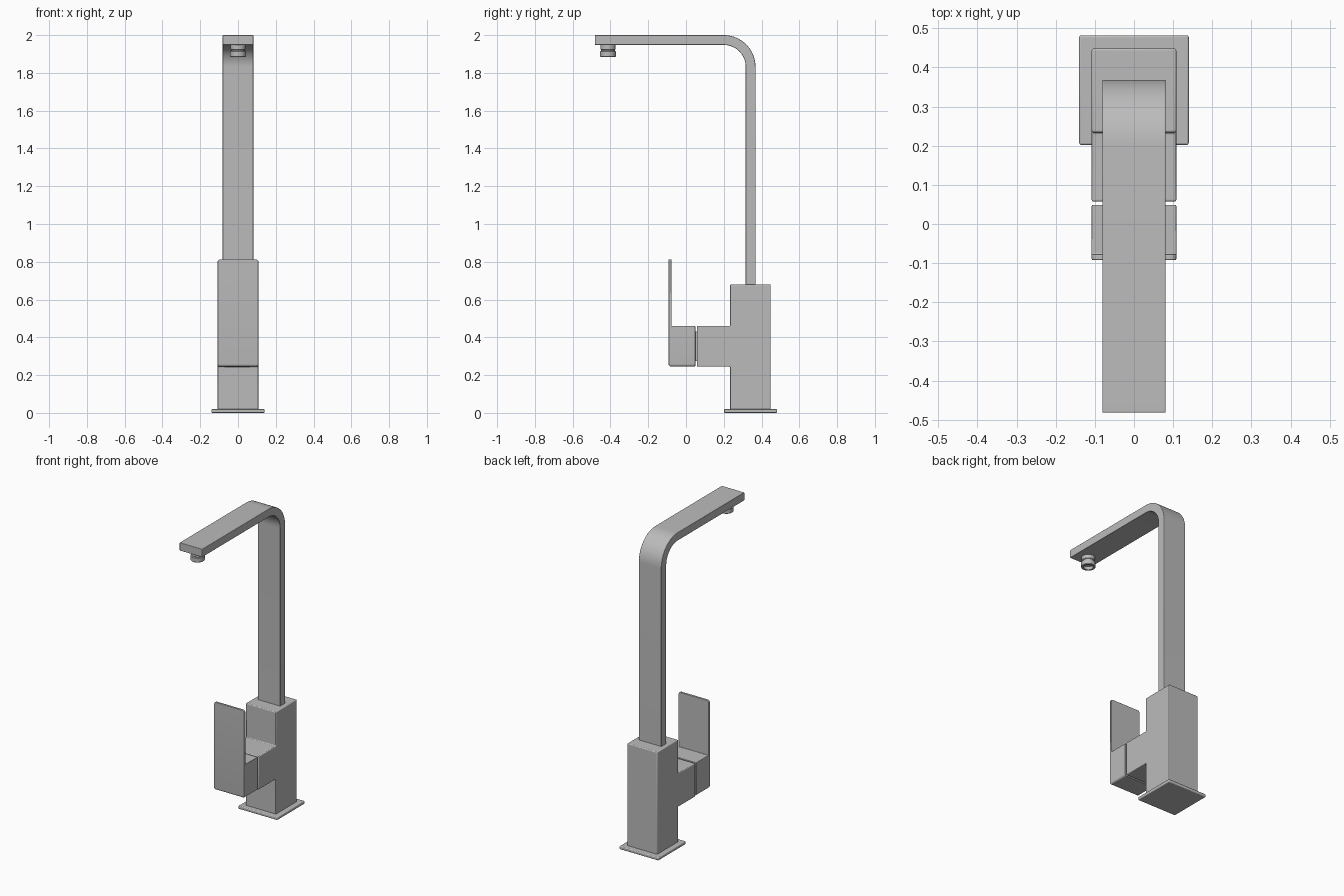
import bpy, bmesh, math
from mathutils import Vector

cube = bpy.data.objects.get("Cube")
if cube:
    bpy.data.objects.remove(cube, do_unlink=True)

metal = bpy.data.materials.new("brushed_grey")
metal.use_nodes = True
grey = (0.5, 0.5, 0.5, 1)
metal.diffuse_color = grey
metal.node_tree.nodes["Principled BSDF"].inputs["Base Color"].default_value = grey


def finish(name, bm, bevel=0.0):
    bmesh.ops.recalc_face_normals(bm, faces=bm.faces)
    mesh = bpy.data.meshes.new(name)
    bm.to_mesh(mesh)
    bm.free()
    mesh.materials.append(metal)
    obj = bpy.data.objects.new(name, mesh)
    bpy.context.collection.objects.link(obj)
    bpy.ops.object.select_all(action="DESELECT")
    obj.select_set(True)
    bpy.context.view_layer.objects.active = obj
    bpy.ops.object.shade_smooth_by_angle(angle=math.radians(35))
    if bevel:
        mod = obj.modifiers.new("soft_edges", "BEVEL")
        mod.width = bevel
        mod.segments = 3
        mod.limit_method = "ANGLE"
        mod.angle_limit = math.radians(40)
    return obj


def extrude_x(profile, half):
    """Side profile in (y, z), extruded across the width."""
    bm = bmesh.new()
    face = bm.faces.new([bm.verts.new((-half, y, z)) for y, z in profile])
    out = bmesh.ops.extrude_face_region(bm, geom=[face])
    moved = [v for v in out["geom"] if isinstance(v, bmesh.types.BMVert)]
    bmesh.ops.translate(bm, verts=moved, vec=(2 * half, 0, 0))
    return bm


def rect(y0, y1, z0, z1):
    return [(y0, z0), (y1, z0), (y1, z1), (y0, z1)]


def arc(cy, cz, r, a0, a1, steps=16):
    angles = [math.radians(a0 + (a1 - a0) * i / steps) for i in range(steps + 1)]
    return [(cy + r * math.cos(a), cz + r * math.sin(a)) for a in angles]


def lathe(name, profile, y):
    """Closed (radius, z) profile spun about a vertical axis."""
    bm = bmesh.new()
    verts = [bm.verts.new((r, y, z)) for r, z in profile]
    edges = [bm.edges.new(p) for p in zip(verts, verts[1:])]
    bmesh.ops.spin(bm, geom=verts + edges, cent=(0, y, 0), axis=(0, 0, 1),
                   angle=math.tau, steps=32)
    bmesh.ops.remove_doubles(bm, verts=bm.verts, dist=0.0001)
    return finish(name, bm)


# Base flange
finish("base_plate", extrude_x(rect(0.202, 0.482, 0, 0.02), 0.14), 0.005)

# Square column with the valve arm in one piece
finish("body", extrude_x([(0.234, 0.015), (0.448, 0.015), (0.448, 0.68), (0.234, 0.68),
                          (0.234, 0.46), (0.057, 0.46), (0.057, 0.245), (0.234, 0.245)],
                         0.108), 0.005)

# Pivot hidden in the gap behind the lever
finish("valve_pivot", extrude_x(rect(0.03, 0.08, 0.275, 0.43), 0.078))

# Lever: block with a tall thin blade, rounded at the outline corners
bm = extrude_x([(-0.092, 0.245), (0.049, 0.245), (0.049, 0.46), (-0.077, 0.46),
                (-0.077, 0.813), (-0.092, 0.813)], 0.108)
corners = []
for e in bm.edges:
    a, b = (v.co for v in e.verts)
    along = (b - a).normalized()
    mid = (a + b) / 2
    tip = abs(along.y) > 0.9 and (mid.z > 0.8 or mid.z < 0.25)
    toe = abs(along.x) > 0.9 and mid.z < 0.25 and mid.y < -0.08
    if tip or toe:
        corners.append(e)
bmesh.ops.bevel(bm, geom=corners, offset=0.014, segments=5, profile=0.5, affect="EDGES")
finish("lever", bm, 0.003)

# Flat spout with a swept bend
outer = arc(0.2, 1.832, 0.168, 0, 90)
inner = arc(0.2, 1.832, 0.116, 90, 0)
spout = [(0.316, 0.66), (0.368, 0.66)] + outer + [(-0.482, 2.0), (-0.482, 1.948)] + inner
finish("spout", extrude_x(spout, 0.081), 0.003)

# Hollow outlet with a groove round it
lathe("outlet", [(0, 1.955), (0.04, 1.955), (0.04, 1.925), (0.036, 1.922), (0.036, 1.916),
                 (0.042, 1.913), (0.042, 1.887), (0.039, 1.884), (0.028, 1.884),
                 (0.028, 1.905), (0, 1.905)], -0.413)
